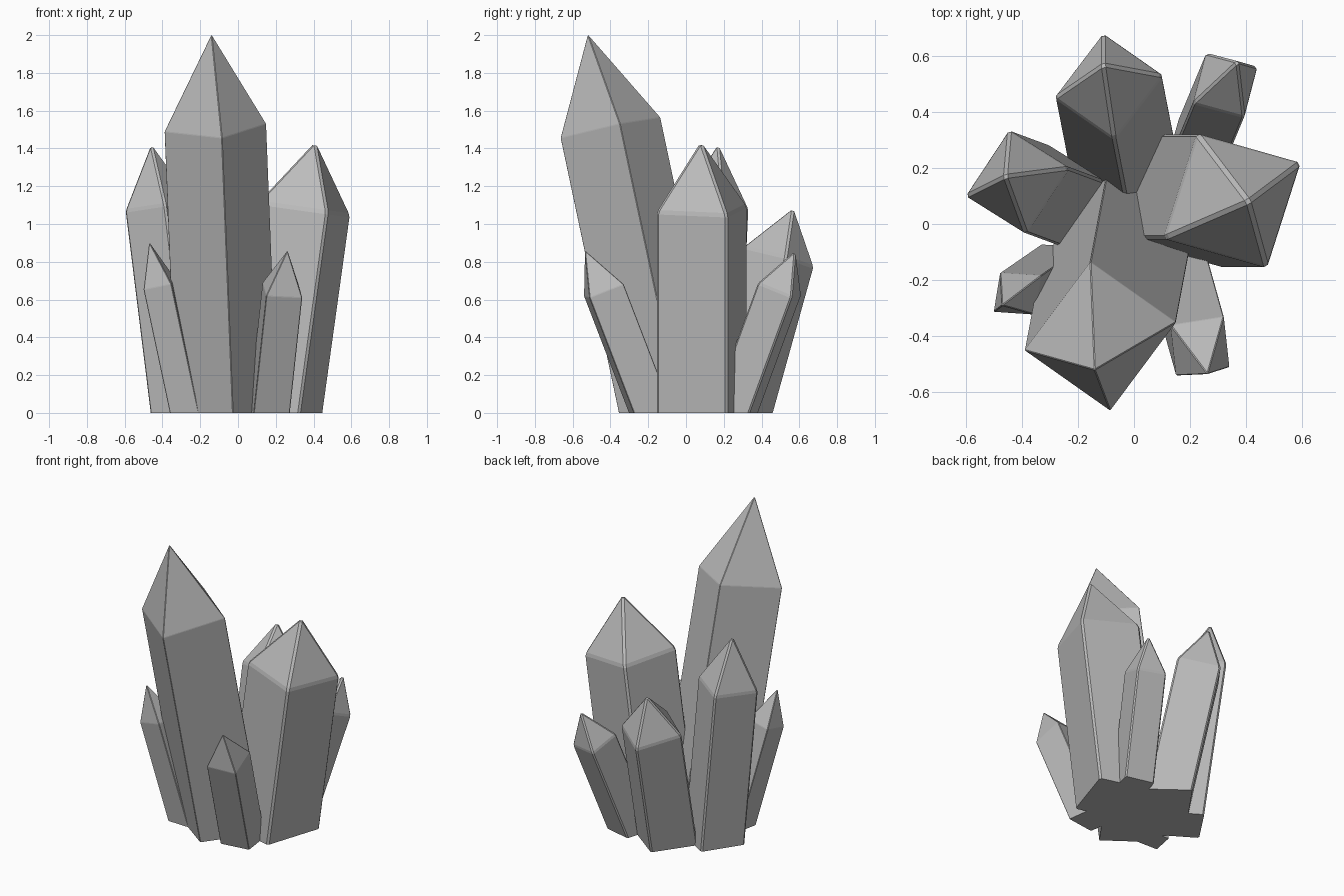
import bpy
import bmesh
from mathutils import Vector

cube = bpy.data.objects.get("Cube")
if cube:
    bpy.data.objects.remove(cube)

# Single stone colour
stone = bpy.data.materials.new("grey_crystal")
stone.use_nodes = True
GREY = (0.5, 0.5, 0.5, 1)
stone.diffuse_color = GREY
stone.node_tree.nodes["Principled BSDF"].inputs["Base Color"].default_value = GREY


def crystal(name, centre, diag_a, diag_b, height, lean, tip, bevel):
    """Leaning four-sided shaft cut flat at the ground, with a pointed cap.

    centre, diag_a, diag_b: shoulder centre and half-diagonals in plan
    lean: plan offset from the shoulder down to the base
    """
    c, a, b, s = (Vector(v) for v in (centre, diag_a, diag_b, lean))
    bm = bmesh.new()
    base, shoulder = [], []
    for d in (a, b, -a, -b):
        # The shoulder ring is square to the leaning axis
        z = height + d.dot(s) / height
        p = c + d
        shoulder.append(bm.verts.new((p.x, p.y, z)))
        q = p + s * (z / height)
        base.append(bm.verts.new((q.x, q.y, 0)))
    apex = bm.verts.new(tip)
    bottom = bm.faces.new(base[::-1])
    for i in range(4):
        j = (i + 1) % 4
        bm.faces.new((base[i], base[j], shoulder[j], shoulder[i]))
        bm.faces.new((shoulder[i], shoulder[j], apex))
    bmesh.ops.recalc_face_normals(bm, faces=bm.faces[:])

    # Narrow chamfer on every edge except those on the ground
    ground = set(bottom.edges)
    edges = [e for e in bm.edges if e not in ground]
    bmesh.ops.bevel(bm, geom=edges, offset=bevel, segments=1,
                    affect='EDGES', clamp_overlap=True)

    mesh = bpy.data.meshes.new(name)
    bm.to_mesh(mesh)
    bm.free()
    mesh.materials.append(stone)
    obj = bpy.data.objects.new(name, mesh)
    bpy.context.collection.objects.link(obj)
    return obj


# Tall crystals
crystal("main_crystal", (-0.12, -0.40), (0.27, 0.05), (-0.035, 0.265),
        1.51, (0.06, 0.32), (-0.14, -0.52, 2.005), 0.003)
crystal("left_crystal", (0.35, 0.083), (0.245, 0.135), (-0.125, 0.24),
        1.08, (-0.15, 0), (0.41, 0.08, 1.44), 0.012)
crystal("right_crystal", (-0.415, 0.15), (0.185, 0.05), (-0.03, 0.185),
        1.09, (0.135, -0.05), (-0.46, 0.17, 1.43), 0.01)

# Shorter crystals around the foot
crystal("back_crystal", (-0.09, 0.49), (0.195, 0.04), (-0.02, 0.19),
        0.825, (0.045, -0.23), (-0.11, 0.57, 1.09), 0.01)
crystal("back_left_crystal", (0.325, 0.495), (0.115, 0.065), (-0.068, 0.115),
        0.655, (-0.10, -0.24), (0.37, 0.58, 0.86), 0.008)
crystal("front_left_crystal", (0.235, -0.435), (0.105, -0.075), (0.085, 0.105),
        0.65, (-0.07, 0.25), (0.262, -0.535, 0.86), 0.003)
crystal("front_right_crystal", (-0.415, -0.248), (0.085, 0.065), (-0.062, 0.075),
        0.68, (0.145, 0.10), (-0.47, -0.29, 0.905), 0.003)
